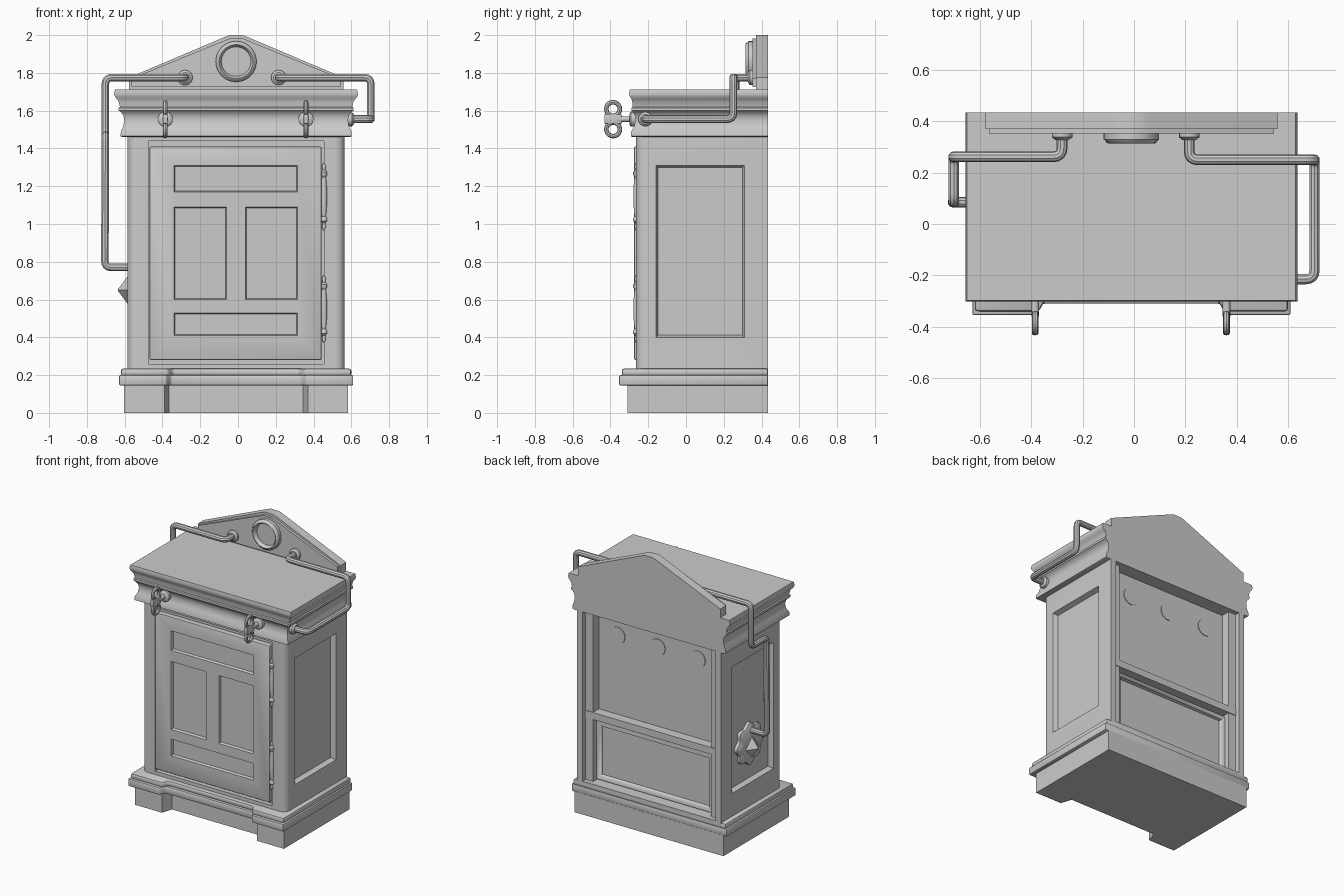
import bpy, bmesh, math
from mathutils import Vector

if "Cube" in bpy.data.objects:
    bpy.data.objects.remove(bpy.data.objects["Cube"])

CX = -0.01   # cabinet centre line
BACK = 0.435


def place(axis, pos, a, b):
    """Point on a plane across an axis; a, b are the two other coordinates in order."""
    return {'X': (pos, a, b), 'Y': (a, pos, b), 'Z': (a, b, pos)}[axis]


def rect(axis, pos, a0, a1, b0, b1):
    return [place(axis, pos, a, b) for a, b in ((a0, b0), (a1, b0), (a1, b1), (a0, b1))]


def circle(axis, pos, a, b, r, n=24, wave=0.0, lobes=8):
    out = []
    for i in range(n):
        t = 2 * math.pi * i / n
        q = r * (1 + wave * math.cos(lobes * t))
        out.append(place(axis, pos, a + q * math.cos(t), b + q * math.sin(t)))
    return out


def finish(ob, bevel=0.0):
    bpy.ops.object.select_all(action='DESELECT')
    bpy.context.view_layer.objects.active = ob
    ob.select_set(True)
    if bevel:
        m = ob.modifiers.new("Bevel", 'BEVEL')
        m.width, m.segments, m.limit_method = bevel, 2, 'ANGLE'
        bpy.ops.object.modifier_apply(modifier=m.name)
    bpy.ops.object.shade_smooth_by_angle(angle=math.radians(35))
    return ob


def loft(name, rings, bevel=0.0):
    """Skin a series of equal-sized rings and cap both ends."""
    bm = bmesh.new()
    vs = [[bm.verts.new(p) for p in r] for r in rings]
    n = len(rings[0])
    for r, s in zip(vs, vs[1:]):
        for i in range(n):
            bm.faces.new((r[i], r[(i + 1) % n], s[(i + 1) % n], s[i]))
    bm.faces.new(vs[0][::-1])
    bm.faces.new(vs[-1])
    bmesh.ops.recalc_face_normals(bm, faces=bm.faces)
    me = bpy.data.meshes.new(name)
    bm.to_mesh(me)
    bm.free()
    ob = bpy.data.objects.new(name, me)
    bpy.context.collection.objects.link(ob)
    return finish(ob, bevel)


def box(name, x0, x1, y0, y1, z0, z1, bevel=0.0):
    return loft(name, [rect('Z', z0, x0, x1, y0, y1), rect('Z', z1, x0, x1, y0, y1)], bevel)


def prism(name, axis, p0, p1, pts, bevel=0.0):
    return loft(name, [[place(axis, p, *q) for q in pts] for p in (p0, p1)], bevel)


def lathe(name, axis, a, b, prof, n=24, **kw):
    return loft(name, [circle(axis, p, a, b, r, n, **kw) for p, r in prof])


def cut(ob, cutter):
    bpy.context.view_layer.objects.active = ob
    m = ob.modifiers.new("Cut", 'BOOLEAN')
    m.operation, m.object, m.solver = 'DIFFERENCE', cutter, 'EXACT'
    bpy.ops.object.modifier_apply(modifier=m.name)
    bpy.data.objects.remove(cutter)


def sunk_panel(ob, axis, face, floor, a0, a1, b0, b1, t):
    """Recess with sloping sides."""
    over = face + (face - floor)
    cut(ob, loft("cutter", [rect(axis, over, a0 - t, a1 + t, b0 - t, b1 + t),
                            rect(axis, floor, a0 + t, a1 - t, b0 + t, b1 - t)]))


def pipe(name, pts, r=0.021, fillet=0.035):
    pts = [Vector(p) for p in pts]
    path = [pts[0]]
    for p, c, q in zip(pts, pts[1:], pts[2:]):
        a = c + (p - c).normalized() * fillet
        b = c + (q - c).normalized() * fillet
        for i in range(5):
            t = i / 4
            path.append(a * (1 - t) ** 2 + c * 2 * t * (1 - t) + b * t * t)
    path.append(pts[-1])
    cu = bpy.data.curves.new(name, 'CURVE')
    cu.dimensions, cu.bevel_depth, cu.bevel_resolution, cu.use_fill_caps = '3D', r, 3, True
    sp = cu.splines.new('POLY')
    sp.points.add(len(path) - 1)
    for s, p in zip(sp.points, path):
        s.co = (*p, 1)
    ob = bpy.data.objects.new(name, cu)
    bpy.context.collection.objects.link(ob)
    bpy.ops.object.select_all(action='DESELECT')
    bpy.context.view_layer.objects.active = ob
    ob.select_set(True)
    bpy.ops.object.convert(target='MESH')
    return finish(bpy.context.object)


# Plinth with two front feet and stepped moulding
def footprint(w, front, mid, inner):
    half = [(w, BACK), (w, front), (inner, front), (inner - 0.025, mid)]
    return [(CX + x, y) for x, y in half] + [(CX - x, y) for x, y in half[::-1]]


prism("plinth_feet", 'Z', 0, 0.15, footprint(0.593, -0.31, -0.23, 0.38))
prism("plinth_moulding", 'Z', 0.145, 0.2, footprint(0.62, -0.355, -0.31, 0.37), 0.008)
prism("plinth_step", 'Z', 0.195, 0.235, footprint(0.61, -0.34, -0.295, 0.36), 0.012)

# Cabinet body with rounded front corners
arc = [(CX + 0.525 + 0.05 * math.cos(t), -0.215 - 0.05 * math.sin(t))
       for t in [i * math.pi / 12 for i in range(7)]]
outline = [(CX + 0.575, BACK)] + arc
outline += [(2 * CX - x, y) for x, y in outline[::-1]]
body = prism("cabinet_body", 'Z', 0.22, 1.47, outline)
for s in (-1, 1):
    sunk_panel(body, 'X', CX + s * 0.575, CX + s * 0.54, -0.16, 0.31, 0.40, 1.31, 0.012)
cut(body, box("cutter", -0.475, 0.455, -0.4, -0.235, 0.26, 1.44))
cut(body, box("cutter", CX - 0.53, CX + 0.53, 0.335, 0.6, 0.24, 1.46))
finish(body)

# Back details
for s, side in ((-1, "left"), (1, "right")):
    box("back_post_" + side, CX + s * 0.47, CX + s * 0.535, 0.33, 0.40, 0.24, 1.46)
box("back_rail", CX - 0.535, CX + 0.535, 0.33, 0.405, 0.69, 0.74)
hatch = box("back_hatch", -0.475, 0.455, 0.33, 0.37, 0.25, 0.67)
sunk_panel(hatch, 'Y', 0.37, 0.352, -0.445, 0.425, 0.28, 0.64, 0.006)
for i in (-1, 0, 1):
    lathe("back_disc", 'Y', CX + i * 0.32, 1.31, [(0.33, 0.06), (0.34, 0.06)])

# Door with sunk panels
door = box("door", -0.468, 0.443, -0.275, -0.23, 0.28, 1.41, 0.008)
for a0, a1, b0, b1 in ((-0.34, 0.315, 1.17, 1.31), (-0.34, 0.315, 0.41, 0.53),
                       (-0.34, -0.06, 0.60, 1.09), (0.04, 0.315, 0.60, 1.09)):
    sunk_panel(door, 'Y', -0.275, -0.257, a0, a1, b0, b1, 0.006)
finish(door)

# Turned hinges
spindle = [(-0.18, 0.003), (-0.16, 0.011), (-0.14, 0.008), (-0.13, 0.018), (-0.115, 0.018),
           (-0.105, 0.011), (-0.05, 0.016)]
spindle += [(-z, r) for z, r in spindle[::-1]]
for zc in (0.55, 1.145):
    lathe("door_hinge", 'Z', 0.455, -0.262, [(zc + z, r) for z, r in spindle], 14)

# Cornice: height, half width, front
cornice = [(1.46, 0.60, -0.28), (1.465, 0.612, -0.292), (1.49, 0.61, -0.29), (1.515, 0.598, -0.275),
           (1.55, 0.592, -0.268), (1.575, 0.597, -0.271), (1.595, 0.612, -0.282),
           (1.60, 0.622, -0.288), (1.615, 0.622, -0.288), (1.62, 0.615, -0.282), (1.65, 0.622, -0.285),
           (1.66, 0.63, -0.288), (1.675, 0.642, -0.297), (1.69, 0.646, -0.302), (1.712, 0.64, -0.297)]
loft("cornice", [rect('Z', z, CX - w, CX + w, f, BACK) for z, w, f in cornice])

# Pediment with round medallion
def gable(w, z0, z1, top):
    half = [(w, z0), (w, z1), (0.07, top - 0.014), (0.035, top)]
    return [(CX + x, z) for x, z in half] + [(CX - x, z) for x, z in half[::-1]]


prism("pediment", 'Y', 0.37, BACK, gable(0.568, 1.70, 1.775, 2.0))
prism("pediment_front", 'Y', 0.352, 0.375, gable(0.555, 1.725, 1.77, 1.982))
lathe("medallion_ring", 'Y', CX, 1.86, [(0.36, 0.108), (0.33, 0.108), (0.325, 0.102), (0.318, 0.098),
                                       (0.314, 0.09), (0.32, 0.084), (0.342, 0.078)], 32)

# Pipes with flanges
pipe("left_pipe", [(-0.28, 0.36, 1.775), (-0.28, 0.262, 1.775), (-0.702, 0.262, 1.775),
                   (-0.702, 0.262, 1.47), (-0.702, 0.085, 1.47), (-0.705, 0.085, 0.77),
                   (-0.555, 0.085, 0.77)])
pipe("right_pipe", [(0.215, 0.36, 1.775), (0.215, 0.25, 1.775), (0.703, 0.25, 1.775),
                    (0.703, 0.25, 1.555), (0.703, -0.215, 1.555), (0.58, -0.215, 1.555)])
flange = [(0.355, 0.04), (0.338, 0.04), (0.328, 0.027)]
for x in (-0.28, 0.215):
    lathe("pipe_flange", 'Y', x, 1.775, flange, 16)
lathe("side_flange", 'X', -0.215, 1.555, [(0.575, 0.038), (0.603, 0.038), (0.615, 0.026)], 16)

# Scalloped rosette where the left pipe enters the side
lathe("side_rosette", 'X', 0.085, 0.67, [(-0.545, 0.14), (-0.572, 0.14), (-0.585, 0.115)], 64, wave=0.09)
lathe("rosette_point", 'X', 0.085, 0.65, [(-0.575, 0.085), (-0.636, 0.004)], 4)

# Keys on the cornice
for x in (-0.385, 0.36):
    lathe("key_flange", 'Y', x, 1.555, [(-0.25, 0.04), (-0.292, 0.04), (-0.30, 0.028)], 16)
    lathe("key_stem", 'Y', x, 1.555, [(-0.28, 0.015), (-0.36, 0.015)], 12)
    box("key_bar", x - 0.013, x + 0.013, -0.432, -0.34, 1.53, 1.58, 0.005)
    for s in (-1, 1):
        bpy.ops.mesh.primitive_torus_add(location=(x, -0.386, 1.555 + s * 0.054),
                                         rotation=(0, math.pi / 2, 0), major_segments=20,
                                         minor_segments=8, major_radius=0.036, minor_radius=0.012)
        bpy.context.object.name = "key_loop"
        finish(bpy.context.object)
